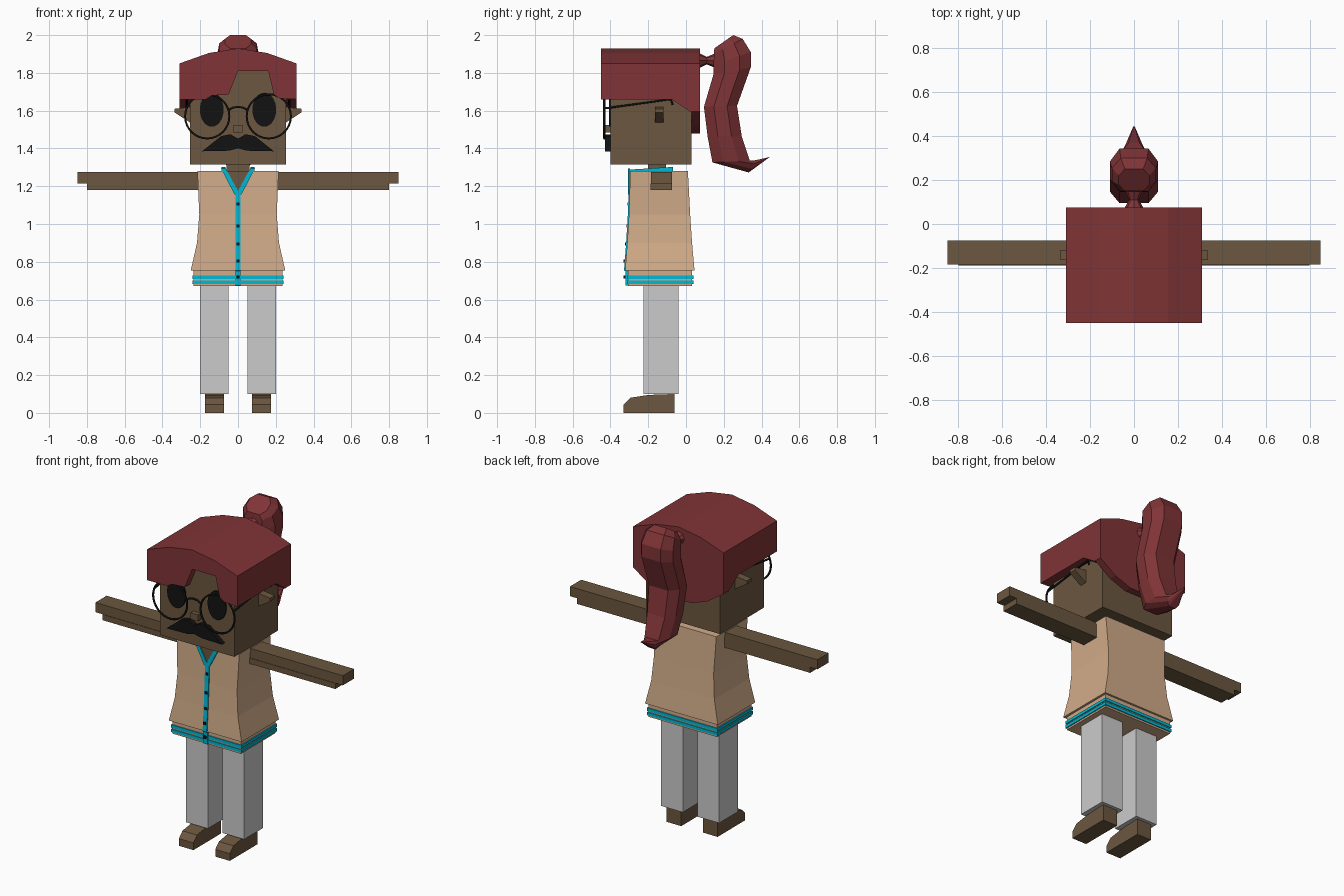
import bpy, bmesh
from math import sin, cos, pi
from mathutils import Vector

cube = bpy.data.objects.get("Cube")
if cube:
    bpy.data.objects.remove(cube, do_unlink=True)


def material(name, r, g, b):
    m = bpy.data.materials.new(name)
    m.use_nodes = True
    m.diffuse_color = (r, g, b, 1)
    m.node_tree.nodes["Principled BSDF"].inputs["Base Color"].default_value = (r, g, b, 1)
    return m


SKIN = material("brown skin", 0.147, 0.095, 0.05)
HAIR = material("dark red", 0.216, 0.034, 0.037)
TAN = material("tan cloth", 0.64, 0.41, 0.25)
CYAN = material("cyan trim", 0.0, 0.48, 0.66)
GREY = material("light grey cloth", 0.6, 0.6, 0.6)
BLACK = material("black", 0.006, 0.006, 0.006)


def finish(name, bm, mat):
    bmesh.ops.recalc_face_normals(bm, faces=bm.faces)
    me = bpy.data.meshes.new(name)
    bm.to_mesh(me)
    bm.free()
    me.materials.append(mat)
    ob = bpy.data.objects.new(name, me)
    bpy.context.collection.objects.link(ob)
    return ob


def loft(name, rings, mat):
    """Skin a list of equal-length point rings and cap both ends."""
    bm = bmesh.new()
    vs = [[bm.verts.new(p) for p in ring] for ring in rings]
    n = len(vs[0])
    for a, b in zip(vs, vs[1:]):
        for i in range(n):
            j = (i + 1) % n
            bm.faces.new((a[i], a[j], b[j], b[i]))
    bm.faces.new(vs[0])
    bm.faces.new(vs[-1])
    return finish(name, bm, mat)


def prism(name, pts, axis, lo, hi, mat):
    """Extrude a profile along x (points are y, z) or y (points are x, z)."""
    def place(h):
        return [(h, u, v) if axis == "x" else (u, h, v) for u, v in pts]
    return loft(name, [place(lo), place(hi)], mat)


def rect(x0, x1, y0, y1, z):
    return [(x0, y0, z), (x1, y0, z), (x1, y1, z), (x0, y1, z)]


def box(name, x, y, z, mat):
    return loft(name, [rect(*x, *y, z[0]), rect(*x, *y, z[1])], mat)


def wire(name, pts, radius, mat, closed=False):
    cu = bpy.data.curves.new(name, "CURVE")
    cu.dimensions = "3D"
    cu.bevel_depth = radius
    cu.bevel_resolution = 1
    sp = cu.splines.new("POLY")
    sp.points.add(len(pts) - 1)
    for p, co in zip(sp.points, pts):
        p.co = (*co, 1)
    sp.use_cyclic_u = closed
    cu.materials.append(mat)
    ob = bpy.data.objects.new(name, cu)
    bpy.context.collection.objects.link(ob)


def oval(cx, cz, rx, rz, n=32):
    return [(cx + rx * cos(2 * pi * i / n), cz + rz * sin(2 * pi * i / n)) for i in range(n)]


# Head, nose and neck
box("head", (-0.255, 0.255), (-0.4, 0.03), (1.315, 1.82), SKIN)
box("nose", (-0.025, 0.025), (-0.43, -0.4), (1.485, 1.525), SKIN)
box("neck", (-0.06, 0.06), (-0.2, -0.105), (1.2, 1.32), SKIN)

# Moustache
half = [(0.04, 1.475), (0.09, 1.465), (0.14, 1.425), (0.19, 1.385), (0.05, 1.388)]
prism("moustache", [(0, 1.452)] + half + [(0, 1.4)] + [(-x, z) for x, z in half[::-1]],
      "y", -0.43, -0.4, BLACK)

# Hair cap, fringe and back of the hair
prism("hair_cap", [(-0.31, 1.81), (-0.31, 1.85), (-0.155, 1.905), (0, 1.93),
                   (0.155, 1.905), (0.31, 1.85), (0.31, 1.81)], "y", -0.45, 0.075, HAIR)
prism("right_fringe", [(-0.31, 1.81), (-0.31, 1.66), (-0.17, 1.66), (-0.14, 1.68),
                       (-0.05, 1.685), (0, 1.81)], "y", -0.45, -0.4, HAIR)
prism("left_fringe", [(0.31, 1.81), (0.31, 1.66), (0.22, 1.665), (0.19, 1.685),
                      (0.16, 1.81)], "y", -0.45, -0.4, HAIR)
prism("back_hair", [(-0.31, 1.81), (-0.31, 1.595), (-0.2, 1.52), (-0.09, 1.48), (0.09, 1.48),
                    (0.2, 1.52), (0.31, 1.595), (0.31, 1.81)], "y", 0.03, 0.075, HAIR)

# Ponytail: front point, back point and half width of every ring
tail = [((0.15, 1.93), (0.25, 2.0), 0.07),
        ((0.148, 1.9), (0.3, 1.98), 0.1),
        ((0.146, 1.84), (0.343, 1.91), 0.11),
        ((0.145, 1.79), (0.343, 1.83), 0.11),
        ((0.095, 1.62), (0.27, 1.625), 0.11),
        ((0.115, 1.46), (0.295, 1.465), 0.1),
        ((0.14, 1.326), (0.338, 1.335), 0.08),
        ((0.332, 1.273), (0.37, 1.338), 0.04),
        ((0.437, 1.35), (0.445, 1.355), 0.004)]
section = [(0, -0.6), (0.3, -1), (0.7, -1), (1, -0.6), (1, 0.6), (0.7, 1), (0.3, 1), (0, 0.6)]
rings = []
for a, b, w in tail:
    line = [Vector((0, *a)).lerp(Vector((0, *b)), t) for t, s in section]
    rings.append([(s * w, p.y, p.z) for p, (t, s) in zip(line, section)])
loft("ponytail", rings, HAIR)
knot = [(0.07, 0.045), (0.11, 0.022), (0.16, 0.045)]
loft("ponytail_knot", [[(r * cos(k * pi / 4), y, 1.865 + 0.9 * r * sin(k * pi / 4))
                        for k in range(8)] for y, r in knot], HAIR)

# Shirt body: half width, front, back and height of every level
levels = [(0.25, -0.322, 0.045, 0.755), (0.217, -0.311, 0.032, 0.9),
          (0.205, -0.302, 0.022, 1.05), (0.215, -0.295, 0.01, 1.28)]
loft("shirt", [rect(-w, w, f, b, z) for w, f, b, z in levels], TAN)
box("shirt_hem", (-0.236, 0.236), (-0.307, 0.033), (0.672, 0.757), TAN)
for z in (0.692, 0.719):
    box("hem_band", (-0.242, 0.242), (-0.313, 0.039), (z - 0.009, z + 0.009), CYAN)

# Placket, neck opening and buttons
front = [(f, z) for w, f, b, z in levels[:3]] + [(-0.298, 1.165)]
front = [(-0.313, 0.675), (-0.315, 0.75)] + front
prism("placket", [(y - 0.006, z) for y, z in front] + [(y + 0.01, z) for y, z in front[::-1]],
      "x", -0.014, 0.014, CYAN)
prism("neck_opening", [(-0.07, 1.28), (0.07, 1.28), (0, 1.16)], "y", -0.302, -0.294, SKIN)
for z in (0.72, 0.805, 0.895, 0.99, 1.105):
    y = -0.325 if z < 0.85 else -0.317 + (z - 0.895) * 0.06
    box("button", (-0.008, 0.008), (y - 0.005, y + 0.006), (z - 0.008, z + 0.008), BLACK)

# Paired parts
for s, side in ((1, "left"), (-1, "right")):
    def sx(a, b):
        return sorted((s * a, s * b))

    prism(side + "_hair_side", [(-0.4, 1.81), (-0.4, 1.66), (-0.075, 1.66), (0.03, 1.59),
                                (0.03, 1.81)], "x", s * 0.255, s * 0.31, HAIR)
    prism(side + "_ear", [(s * 0.25, 1.62), (s * 0.335, 1.61), (s * 0.335, 1.59),
                          (s * 0.25, 1.535)], "y", -0.163, -0.118, SKIN)
    prism(side + "_eye", oval(s * 0.139, 1.605, 0.063, 0.09), "y", -0.407, -0.399, BLACK)

    # Glasses
    wire(side + "_lens_rim", [(x, -0.433, z) for x, z in oval(s * 0.163, 1.57, 0.117, 0.117)],
         0.006, BLACK, True)
    wire(side + "_temple", [(s * 0.272, -0.433, 1.612), (s * 0.272, -0.08, 1.66),
                            (s * 0.272, -0.07, 1.63)], 0.006, BLACK)

    # Collar
    prism(side + "_collar_edge", [(0, 1.155), (s * 0.018, 1.155), (s * 0.09, 1.295),
                                  (s * 0.065, 1.295), (0, 1.175)], "y", -0.307, -0.297, CYAN)
    prism(side + "_collar", [(-0.3, 1.275), (-0.07, 1.275), (-0.07, 1.302), (-0.3, 1.288)],
          "x", s * 0.065, s * 0.088, CYAN)

    # Arm with stepped hand
    box(side + "_arm", sx(0.19, 0.85), (-0.185, -0.075), (1.215, 1.275), SKIN)
    box(side + "_lower_arm", sx(0.19, 0.8), (-0.188, -0.075), (1.18, 1.215), SKIN)

    # Leg and foot
    box(side + "_leg", sx(0.05, 0.2), (-0.225, -0.04), (0.1, 0.68), GREY)
    prism(side + "_foot", [(-0.33, 0), (-0.33, 0.045), (-0.295, 0.08), (-0.2, 0.095),
                           (-0.06, 0.1), (-0.06, 0)], "x", s * 0.075, s * 0.175, SKIN)

# Bridge of the glasses
wire("glasses_bridge", [(0.05 * cos(k * pi / 6), -0.433, 1.595 + 0.025 * sin(k * pi / 6))
                        for k in range(7)], 0.006, BLACK)
